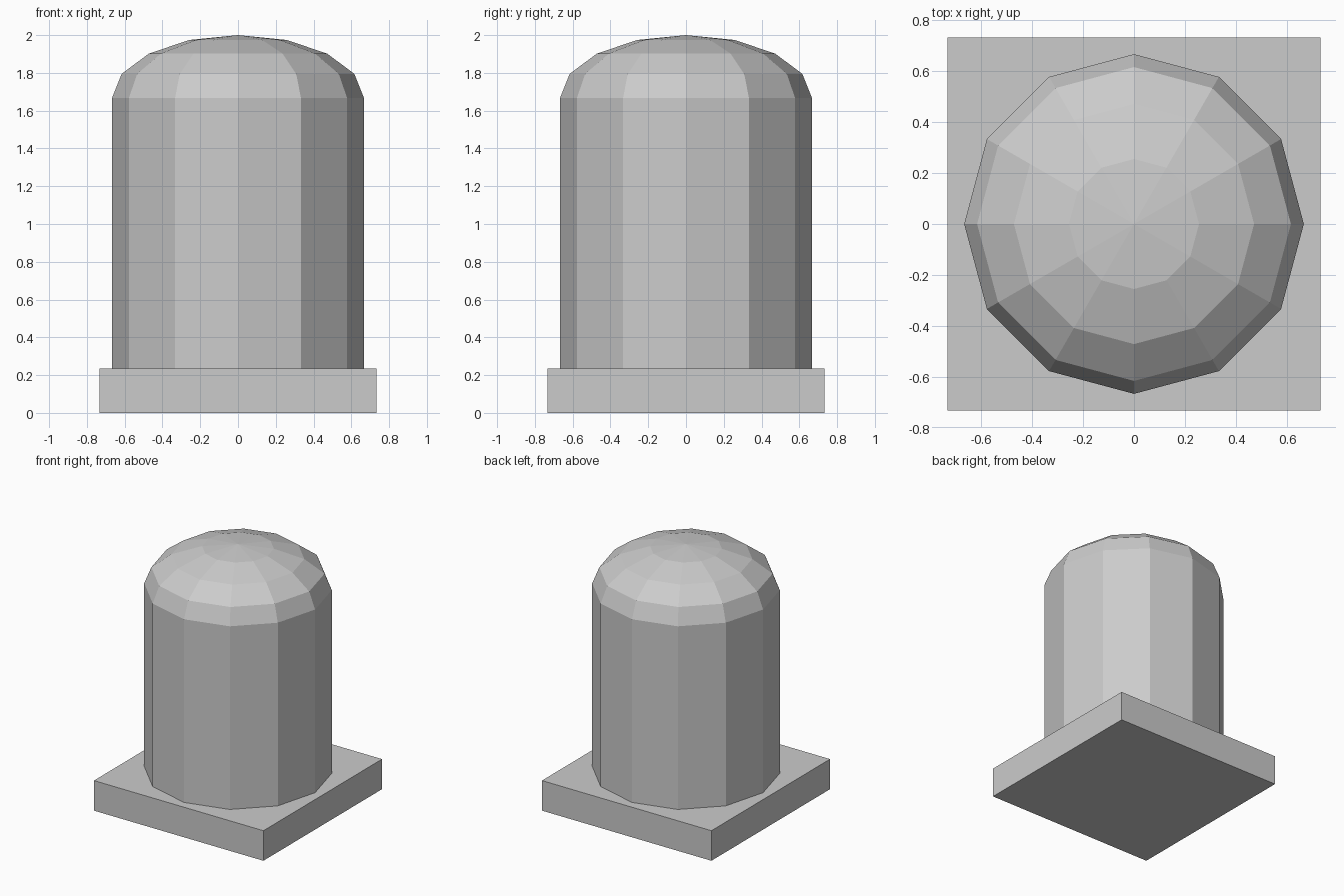
import bpy, bmesh
from math import sin, cos, pi

if "Cube" in bpy.data.objects:
    bpy.data.objects.remove(bpy.data.objects["Cube"])

SIDES = 12
RADIUS = 0.667
BASE_TOP = 0.235
SHOULDER = 1.667
DOME_HEIGHT = 0.333
DOME_RINGS = 4


def make_object(name, bm):
    bmesh.ops.recalc_face_normals(bm, faces=bm.faces)
    mesh = bpy.data.meshes.new(name)
    bm.to_mesh(mesh)
    bm.free()
    obj = bpy.data.objects.new(name, mesh)
    bpy.context.collection.objects.link(obj)
    return obj


# Square base plate
bm = bmesh.new()
bmesh.ops.create_cube(bm, size=1)
for v in bm.verts:
    v.co.x *= 1.466
    v.co.y *= 1.466
    v.co.z = (v.co.z + 0.5) * BASE_TOP
make_object("base_plate", bm)

# Twelve-sided body with a flattened dome, revolved from a profile
profile = [(RADIUS, BASE_TOP)]
for i in range(DOME_RINGS):
    a = i * pi / 2 / DOME_RINGS
    profile.append((RADIUS * cos(a), SHOULDER + DOME_HEIGHT * sin(a)))

bm = bmesh.new()
rings = [[bm.verts.new((r * cos(2 * pi * k / SIDES), r * sin(2 * pi * k / SIDES), z))
          for k in range(SIDES)] for r, z in profile]
apex = bm.verts.new((0, 0, SHOULDER + DOME_HEIGHT))
for k in range(SIDES):
    n = (k + 1) % SIDES
    for low, high in zip(rings, rings[1:]):
        bm.faces.new((low[k], low[n], high[n], high[k]))
    bm.faces.new((rings[-1][k], rings[-1][n], apex))
bm.faces.new(rings[0][::-1])
make_object("domed_body", bm)
